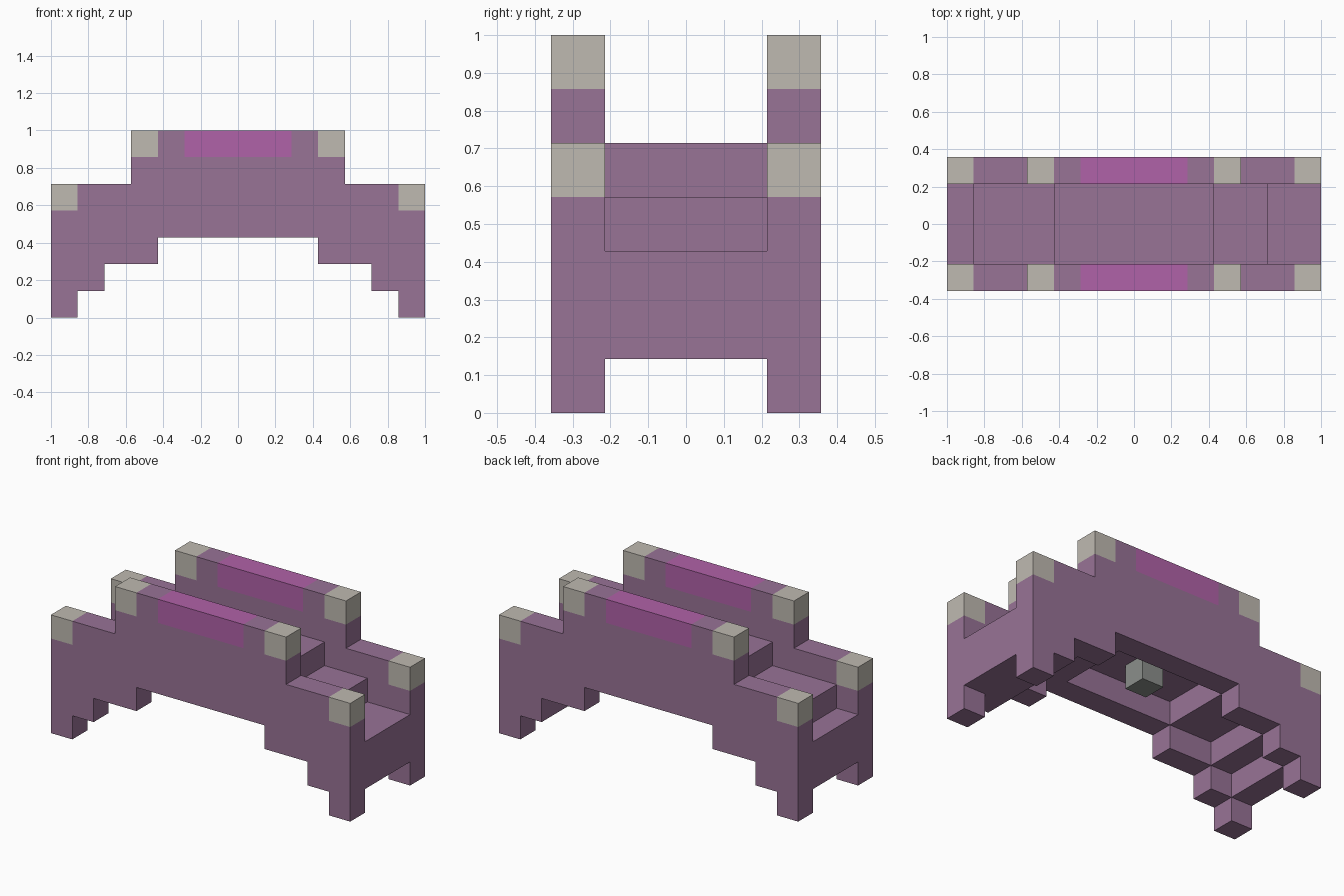
import bpy
import bmesh

U = 1 / 7  # size of one building block

default_cube = bpy.data.objects.get("Cube")
if default_cube:
    bpy.data.objects.remove(default_cube, do_unlink=True)


def material(name, rgb):
    linear = [((c / 255 + 0.055) / 1.055) ** 2.4 for c in rgb] + [1.0]
    mat = bpy.data.materials.new(name)
    mat.use_nodes = True
    mat.diffuse_color = linear
    mat.node_tree.nodes["Principled BSDF"].inputs["Base Color"].default_value = linear
    return mat


purple = material("dusty purple", (152, 115, 150))
pink = material("bright orchid", (176, 98, 168))
stone = material("pale stone", (191, 186, 177))
grey = material("lamp grey", (139, 143, 139))


def prism(name, outline, y0, y1, mats, cuts=(), rule=None):
    """Extrude an x-z outline along y, cut it on planes, colour faces by rule."""
    bm = bmesh.new()
    face = bm.faces.new([bm.verts.new((x, y0, z)) for x, z in outline])
    grown = bmesh.ops.extrude_face_region(bm, geom=[face], use_keep_orig=True)
    moved = [g for g in grown["geom"] if isinstance(g, bmesh.types.BMVert)]
    bmesh.ops.translate(bm, verts=moved, vec=(0, y1 - y0, 0))
    for point, normal in cuts:
        geom = bm.verts[:] + bm.edges[:] + bm.faces[:]
        bmesh.ops.bisect_plane(bm, geom=geom, dist=1e-5, plane_co=point, plane_no=normal)
    bmesh.ops.recalc_face_normals(bm, faces=bm.faces)
    if rule:
        for f in bm.faces:
            f.material_index = rule(f.calc_center_bounds())
    bmesh.ops.scale(bm, vec=(U, U, U), verts=bm.verts)
    mesh = bpy.data.meshes.new(name)
    bm.to_mesh(mesh)
    bm.free()
    for mat in mats:
        mesh.materials.append(mat)
    obj = bpy.data.objects.new(name, mesh)
    bpy.context.collection.objects.link(obj)
    return obj


def wall_colour(c):
    x, z = abs(c.x), c.z
    if (z > 6 and x > 3) or (z > 4 and x > 6):
        return 2  # post caps
    if z > 6 and x < 2:
        return 1  # rail inlay
    return 0


# Side walls: stepped arch below, raised parapet above
half = [(3, 3), (3, 2), (5, 2), (5, 1), (6, 1), (6, 0), (7, 0), (7, 5), (4, 5), (4, 7)]
wall_outline = half + [(-x, z) for x, z in reversed(half)]
wall_cuts = [((x, 0, 0), (1, 0, 0)) for x in (-6, -3, -2, 2, 3, 6)]
wall_cuts += [((0, 0, z), (0, 0, 1)) for z in (4, 6)]
for name, y in (("front_wall", -2.5), ("back_wall", 1.5)):
    prism(name, wall_outline, y, y + 1, (purple, pink, stone), wall_cuts, wall_colour)

# Stepped walkway between the walls
deck_top = [(-7, 3), (-6, 3), (-6, 4), (-3, 4), (-3, 5), (3, 5), (3, 4), (5, 4), (5, 3), (7, 3)]
deck_under = [(7, 1), (5, 1), (5, 2), (4, 2), (4, 3), (2, 3), (2, 4),
              (-3, 4), (-3, 3), (-5, 3), (-5, 2), (-6, 2), (-6, 1), (-7, 1)]
# The underside of the crown meets the step edge, so the walkway is two solids
left_steps = [p for p in deck_top if p[0] <= -3][:4] + deck_under[8:]
crown = [(-3, 4)] + deck_top[4:] + deck_under[:7]
prism("walkway_low_steps", left_steps, -1.5, 1.5, (purple,))
prism("walkway_crown", crown, -1.5, 1.5, (purple,))

# Lamp block hanging under the crown
prism("hanging_lamp", [(-1, 3), (0, 3), (0, 4), (-1, 4)], -0.5, 0.5, (grey,))
